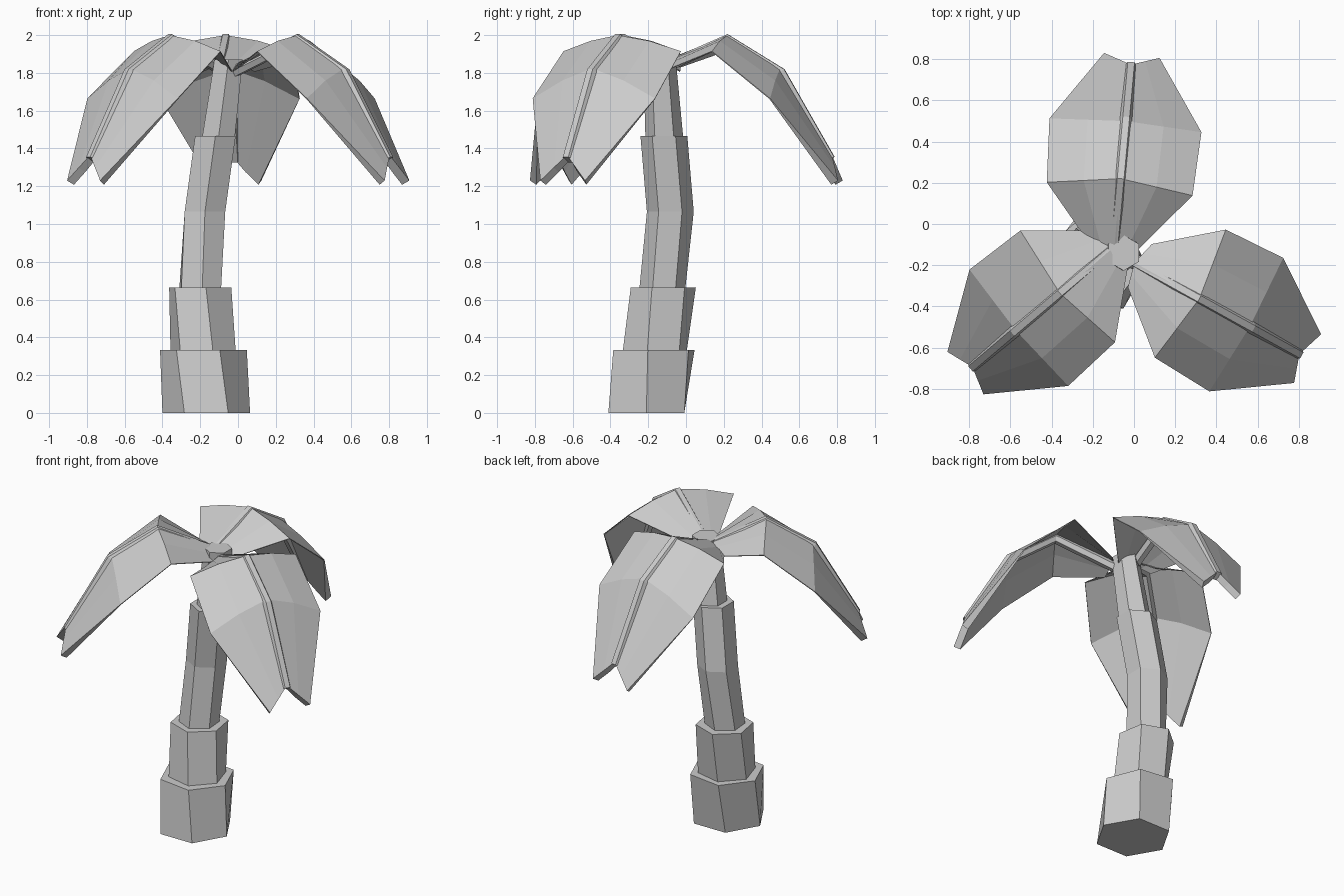
import bpy, bmesh
from math import cos, sin, radians
from mathutils import Matrix, Vector

if "Cube" in bpy.data.objects:
    bpy.data.objects.remove(bpy.data.objects["Cube"])


def finish(name, bm):
    mesh = bpy.data.meshes.new(name)
    bm.to_mesh(mesh)
    bm.free()
    ob = bpy.data.objects.new(name, mesh)
    bpy.context.collection.objects.link(ob)
    return ob


def skin(bm, loops):
    """Close six-sided loops into a capped tube."""
    for a, b in zip(loops, loops[1:]):
        for k in range(6):
            j = (k + 1) % 6
            bm.faces.new((a[k], a[j], b[j], b[k]))
    bm.faces.new(loops[0][::-1])
    bm.faces.new(loops[-1])
    bmesh.ops.recalc_face_normals(bm, faces=bm.faces)


def hex_loft(name, rings):
    """Six-sided tube through (x, y, z, radius, twist) rings."""
    bm = bmesh.new()
    loops = []
    for x, y, z, r, twist in rings:
        loops.append([bm.verts.new((x + r * cos(radians(60 * k + twist)),
                                    y + r * sin(radians(60 * k + twist)), z))
                      for k in range(6)])
    skin(bm, loops)
    return finish(name, bm)


# Trunk: stacked, leaning, twisting hexagonal sections
hex_loft("trunk_base", [(-.168, -.21, 0, .232, 0), (-.183, -.17, .332, .232, -8)])
hex_loft("trunk_lower", [(-.185, -.165, .33, .177, -13), (-.20, -.12, .665, .175, -20)])
hex_loft("trunk_middle", [(-.20, -.125, .66, .122, -25), (-.175, -.083, 1.065, .124, -30),
                          (-.12, -.117, 1.465, .124, -30)])
hex_loft("trunk_top", [(-.103, -.115, 1.46, .10, -30), (-.05, -.14, 1.87, .086, -30)])

# Frond stations: mid u, mid z, edge u, edge half width, edge z, bulge
STATIONS = [(-.36, 1.855, -.33, .12, 1.81, 0), (0, 2.0, -.05, .355, 1.915, .012),
            (.28, 1.825, .26, .37, 1.665, .015), (.555, 1.365, .60, .135, 1.23, 0)]


def frond(name, x, y, angle):
    place = Matrix.Translation((x, y, 0)) @ Matrix.Rotation(radians(angle), 4, 'Z')
    # Folded leaf sheet, thin at the sides and thicker at the notched tip
    bm = bmesh.new()
    rows = []
    for mu, mz, eu, w, ez, bulge in STATIONS:
        row = []
        for s in (-1, -.5, 0, .5, 1):
            t = abs(s)
            up = bulge if t == .5 else 0
            row.append(bm.verts.new((mu + (eu - mu) * t, s * w, mz + (ez - mz) * t + up)))
        rows.append(row)
    for a, b in zip(rows, rows[1:]):
        for i in range(4):
            bm.faces.new((a[i], b[i], b[i + 1], a[i + 1]))
    leaf = finish(name, bm)
    leaf.matrix_world = place
    tip = leaf.vertex_groups.new(name="tip")
    tip.add(list(range(15, 20)), 1.0, 'REPLACE')
    solid = leaf.modifiers.new("thickness", 'SOLIDIFY')
    solid.thickness = .045
    solid.offset = -1
    solid.vertex_group = "tip"
    solid.thickness_vertex_group = .12

    # Hexagonal midrib following the fold, mostly below the leaf
    bm = bmesh.new()
    path = [Vector((-.40, 0, 1.80))] + [Vector((s[0], 0, s[1] - .024)) for s in STATIONS[1:]]
    path[-1].x -= .012
    loops = []
    for i, p in enumerate(path):
        d = (path[min(i + 1, 3)] - path[max(i - 1, 0)]).normalized()
        n = Vector((-d.z, 0, d.x))
        loops.append([bm.verts.new(p + .033 * (n * sin(radians(60 * k))
                                               + Vector((0, cos(radians(60 * k)), 0))))
                      for k in range(6)])
    skin(bm, loops)
    finish(name + "_rib", bm).matrix_world = place


# Three fronds around the crown
frond("frond_back", -.065, .22, 84.8)
frond("frond_left", -.36, -.335, 220.3)
frond("frond_right", .317, -.362, -29)
